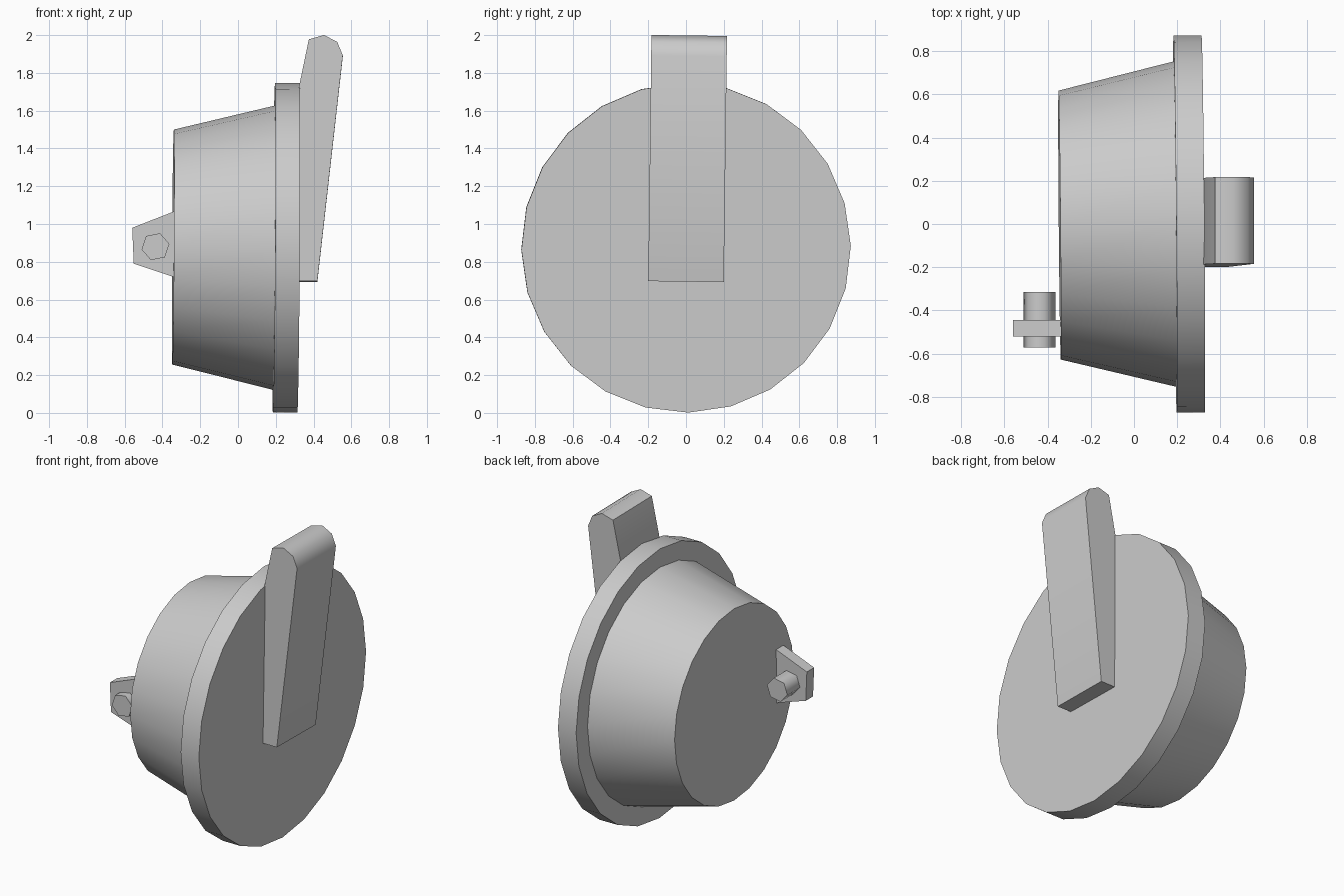
import bpy, bmesh, math
from mathutils import Matrix, Vector

if "Cube" in bpy.data.objects:
    bpy.data.objects.remove(bpy.data.objects["Cube"])

grey = bpy.data.materials.new("plain grey")
grey.diffuse_color = (0.6, 0.6, 0.6, 1)
grey.use_nodes = True
grey.node_tree.nodes["Principled BSDF"].inputs["Base Color"].default_value = grey.diffuse_color


def finish(name, bm, angle):
    bmesh.ops.recalc_face_normals(bm, faces=bm.faces)
    mesh = bpy.data.meshes.new(name)
    bm.to_mesh(mesh)
    bm.free()
    mesh.materials.append(grey)
    obj = bpy.data.objects.new(name, mesh)
    bpy.context.collection.objects.link(obj)
    bpy.ops.object.select_all(action='DESELECT')
    bpy.context.view_layer.objects.active = obj
    obj.select_set(True)
    bpy.ops.object.shade_smooth_by_angle(angle=math.radians(angle))
    return obj


def prism(name, profile, y0, y1, angle, tilt=None):
    """Extrude an (x, z) outline along y."""
    bm = bmesh.new()
    face = bm.faces.new([bm.verts.new((x, y0, z)) for x, z in profile])
    new = bmesh.ops.extrude_face_region(bm, geom=[face])["geom"]
    verts = [v for v in new if isinstance(v, bmesh.types.BMVert)]
    bmesh.ops.translate(bm, verts=verts, vec=(0, y1 - y0, 0))
    if tilt:
        bm.transform(tilt)
    return finish(name, bm, angle)


def disc(name, x0, x1, r0, r1):
    """24-sided frustum along the slightly tilted body axis."""
    bm = bmesh.new()
    bmesh.ops.create_cone(bm, cap_ends=True, segments=24, radius1=r0,
                          radius2=r1, depth=x1 - x0)
    axis = Vector((1, 0.0085, -0.0066)).to_track_quat('Z', 'Y').to_matrix().to_4x4()
    bm.transform(Matrix.Translation((0.255, 0, 0.874)) @ axis
                 @ Matrix.Translation((0, 0, (x0 + x1) / 2 - 0.255))
                 @ Matrix.Rotation(math.radians(0.7), 4, 'Z'))
    return finish(name, bm, 30)


# Round body: tapered drum and wide rim
disc("tapered_drum", -0.344, 0.20, 0.622, 0.755)
disc("rim_plate", 0.19, 0.32, 0.872, 0.872)

# Tall wedge handle with a rounded top, leaning slightly sideways
pivot = Matrix.Translation((0, 0, 0.695))
lean = pivot @ Matrix.Rotation(math.radians(-0.75), 4, 'X') @ pivot.inverted()
prism("wedge_handle",
      [(0.315, 0.695), (0.42, 0.695), (0.555, 1.89), (0.525, 1.962),
       (0.455, 1.998), (0.375, 1.975), (0.322, 1.72)], -0.2, 0.2, 50, lean)

# Side lug with a hexagonal pin through it
prism("side_lug", [(-0.335, 1.068), (-0.56, 0.98), (-0.552, 0.79), (-0.335, 0.718)],
      -0.52, -0.445, 20)
hexagon = [(-0.437 + 0.075 * math.cos(math.radians(11 + 60 * i)),
            0.88 + 0.075 * math.sin(math.radians(11 + 60 * i))) for i in range(6)]
prism("lug_pin", hexagon, -0.57, -0.315, 65)
